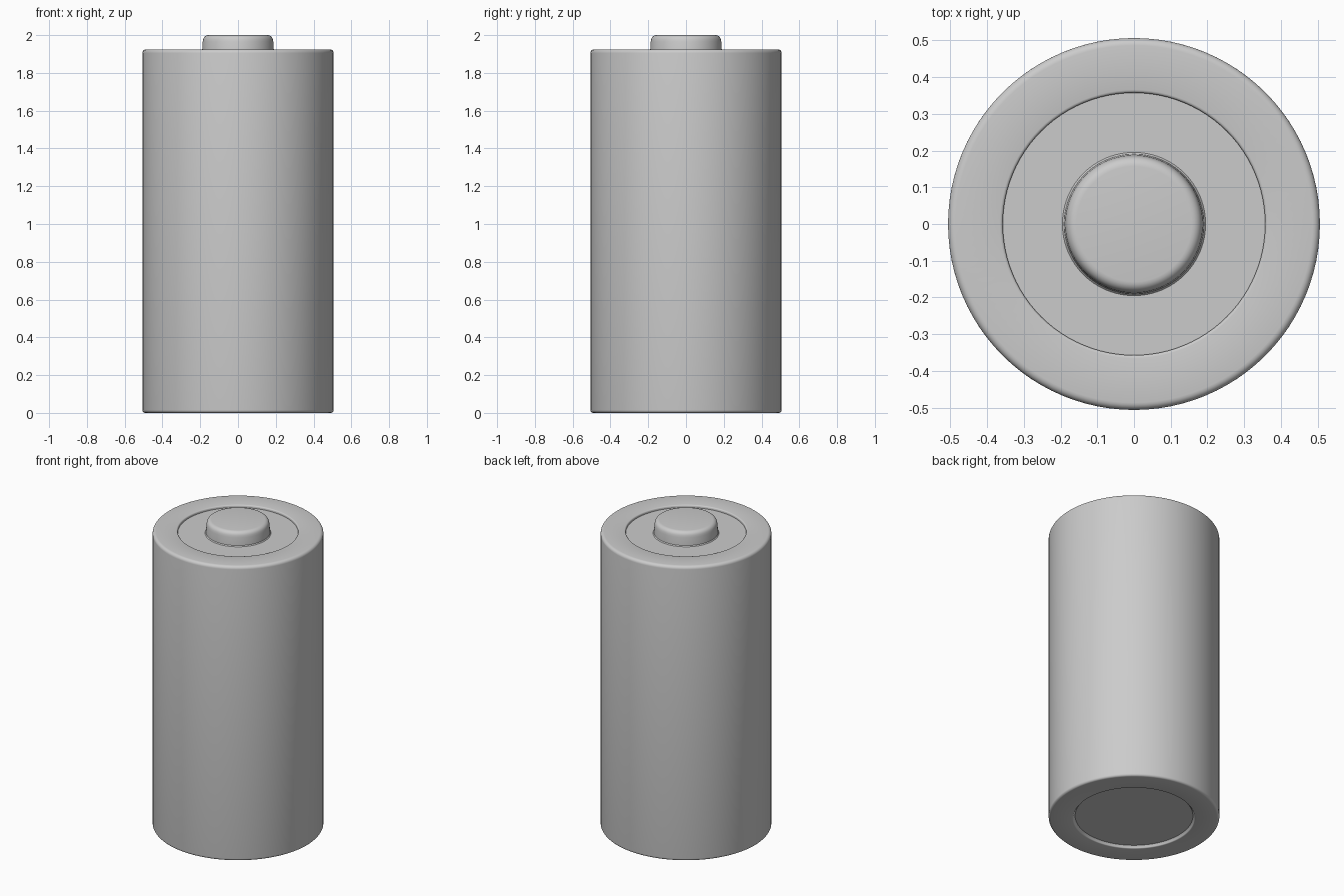
import bpy, bmesh, math

if "Cube" in bpy.data.objects:
    bpy.data.objects.remove(bpy.data.objects["Cube"])

SEGMENTS = 96


def arc(cr, cz, rad, a0, a1, steps=5):
    """Points (radius, z) along a small rounded corner, angles in degrees."""
    out = []
    for i in range(steps + 1):
        a = math.radians(a0 + (a1 - a0) * i / steps)
        out.append((cr + rad * math.cos(a), cz + rad * math.sin(a)))
    return out


def lathe(name, profile):
    """Spin a (radius, z) profile around the z axis."""
    bm = bmesh.new()
    verts = [bm.verts.new((r, 0, z)) for r, z in profile]
    edges = [bm.edges.new(p) for p in zip(verts, verts[1:])]
    bmesh.ops.spin(bm, geom=verts + edges, cent=(0, 0, 0), axis=(0, 0, 1),
                   angle=math.tau, steps=SEGMENTS)
    bmesh.ops.remove_doubles(bm, verts=bm.verts, dist=1e-5)
    # profiles run from bottom to top along the outside
    bm.normal_update()
    mesh = bpy.data.meshes.new(name)
    bm.to_mesh(mesh)
    bm.free()
    obj = bpy.data.objects.new(name, mesh)
    bpy.context.collection.objects.link(obj)
    bpy.ops.object.select_all(action='DESELECT')
    obj.select_set(True)
    bpy.context.view_layer.objects.active = obj
    bpy.ops.object.mode_set(mode='EDIT')
    bpy.ops.mesh.select_all(action='SELECT')
    bpy.ops.mesh.normals_make_consistent(inside=False)
    bpy.ops.object.mode_set(mode='OBJECT')
    bpy.ops.object.shade_smooth_by_angle(angle=math.radians(35))
    return obj


R, TOP, RIM, DEPTH = 0.506, 1.925, 0.357, 0.016

# One closed solid: recessed base disc, rounded casing, recessed top, raised terminal
profile = [(0, DEPTH), (RIM - 0.008, DEPTH)]
profile += arc(RIM + 0.008, 0.008, 0.008, 180, 270, 3)      # bottom rim lip
profile += arc(R - 0.015, 0.015, 0.015, -90, 0)             # lower outer edge
profile += arc(R - 0.02, TOP - 0.02, 0.02, 0, 90)           # upper outer edge
profile += arc(RIM + 0.008, TOP - 0.008, 0.008, 90, 180, 3) # top rim lip
profile += [(RIM, TOP - DEPTH)]
profile += [(0.195, TOP - DEPTH), (0.19, TOP - DEPTH + 0.006), (0.187, 1.965)]
profile += arc(0.157, 1.972, 0.028, 10, 90)                 # terminal shoulder
profile += [(0, 2.0)]
lathe("battery_cell", profile)
